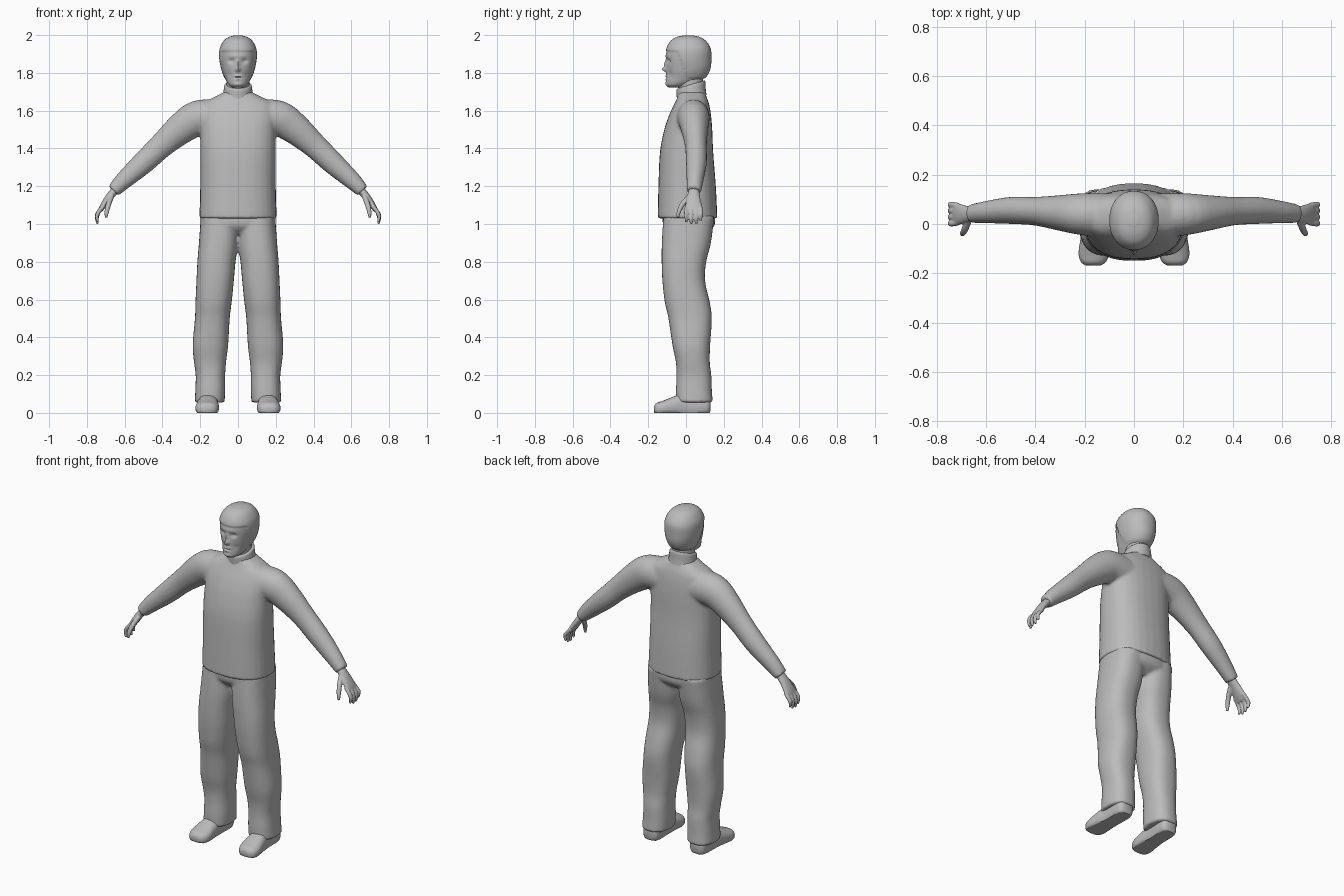
import bpy, bmesh, math
from mathutils import Vector

if "Cube" in bpy.data.objects:
    bpy.data.objects.remove(bpy.data.objects["Cube"])

X, Y, Z = Vector((1, 0, 0)), Vector((0, 1, 0)), Vector((0, 0, 1))

grey = bpy.data.materials.new("plain grey")
grey.use_nodes = True
grey.diffuse_color = (0.5, 0.5, 0.5, 1)
grey.node_tree.nodes["Principled BSDF"].inputs["Base Color"].default_value = grey.diffuse_color


def spline(rows, steps):
    """Smoothly interpolate between the given section rows."""
    out = []
    last = len(rows) - 1
    for i in range(last):
        p = [rows[max(0, min(last, i + k))] for k in (-1, 0, 1, 2)]
        for s in range(steps):
            t = s / steps
            out.append([b + 0.5 * t * (c - a + t * (2*a - 5*b + 4*c - d + t * (3*(b - c) + d - a)))
                        for a, b, c, d in zip(*p)])
    return out + [list(rows[-1])]


def loft(bm, rows, side=Y, normal=None, n=32, power=2.0, steps=4, mirror=False):
    """Skin rounded sections (x, y, z, half size across, half size along side)."""
    rows = spline(rows, steps)
    centres = [Vector(r[:3]) for r in rows]
    for flip in ((1, -1) if mirror else (1,)):
        rings = []
        for i, r in enumerate(rows):
            tangent = normal or (centres[min(i + 1, len(rows) - 1)] - centres[max(i - 1, 0)]).normalized()
            u = side.cross(tangent).normalized()
            v = tangent.cross(u)
            ring = []
            for k in range(n):
                c, s = math.cos(math.tau * k / n), math.sin(math.tau * k / n)
                p = centres[i] + u * math.copysign(abs(c) ** (2 / power), c) * r[3] \
                    + v * math.copysign(abs(s) ** (2 / power), s) * r[4]
                ring.append(bm.verts.new((p.x * flip, p.y, p.z)))
            rings.append(ring)
        faces = [bm.faces.new(rings[0]), bm.faces.new(rings[-1])]
        for a, b in zip(rings, rings[1:]):
            faces += [bm.faces.new((a[k], a[(k + 1) % n], b[(k + 1) % n], b[k])) for k in range(n)]
        bmesh.ops.recalc_face_normals(bm, faces=faces)


def finish(bm, name, voxel=None, smooth=2):
    """Make the object; with a voxel size its overlapping pieces fuse into one skin."""
    mesh = bpy.data.meshes.new(name)
    bm.to_mesh(mesh)
    bm.free()
    mesh.materials.append(grey)
    ob = bpy.data.objects.new(name, mesh)
    bpy.context.collection.objects.link(ob)
    if voxel:
        fuse = ob.modifiers.new("fuse", 'REMESH')
        fuse.mode, fuse.voxel_size, fuse.use_smooth_shade = 'VOXEL', voxel, True
        relax = ob.modifiers.new("relax", 'SMOOTH')
        relax.factor, relax.iterations = 0.5, smooth
    else:
        bpy.ops.object.select_all(action='DESELECT')
        ob.select_set(True)
        bpy.context.view_layer.objects.active = ob
        bpy.ops.object.shade_smooth_by_angle(angle=math.radians(50))
    return ob


# Sweater: body and both sleeves
bm = bmesh.new()
loft(bm, [(0, .008, 1.03, .205, .158), (0, .006, 1.2, .2, .152), (0, .003, 1.38, .2, .141),
          (0, .012, 1.5, .2, .127), (0, .022, 1.58, .205, .11), (0, .03, 1.635, .19, .092),
          (0, .032, 1.67, .13, .078), (0, .03, 1.7, .07, .068)], normal=Z, power=2.4)
loft(bm, [(.1, .035, 1.56, .095, .09), (.21, .04, 1.56, .095, .085), (.295, .045, 1.51, .084, .073),
          (.4, .052, 1.42, .067, .058), (.5, .055, 1.325, .06, .055), (.6, .048, 1.235, .048, .045),
          (.66, .042, 1.175, .036, .038)], mirror=True)
finish(bm, "sweater", .009, 4)

# Turtleneck collar, higher at the back
bm = bmesh.new()
tilt = Vector((0, -.3, 1)).normalized()
loft(bm, [(0, .03, 1.66, .085, .082), (0, .028, 1.69, .078, .08), (0, .026, 1.73, .073, .08),
          (0, .026, 1.738, .066, .073)], normal=tilt)
finish(bm, "collar")

# Trousers: pelvis and both legs
bm = bmesh.new()
loft(bm, [(0, .01, .945, .1, .09), (0, .015, .99, .193, .135), (0, .015, 1.06, .195, .138)],
     normal=Z, power=2.4)
loft(bm, [(.097, .015, 1.04, .1, .135), (.103, .002, .9, .104, .13), (.114, -.011, .8, .101, .118),
          (.121, -.012, .7, .099, .113), (.129, .006, .59, .096, .119), (.136, .022, .5, .092, .115),
          (.146, .028, .36, .094, .1), (.148, .036, .27, .085, .09), (.146, .042, .2, .078, .092),
          (.147, .042, .12, .079, .095), (.15, .045, .055, .079, .097)],
     normal=Z, power=2.4, mirror=True)
finish(bm, "trousers", .009, 3)

# Shoes, with soles cut flat on the floor
bm = bmesh.new()
loft(bm, [(.155, .13, .04, .03, .03), (.155, .105, .04, .06, .05), (.157, 0, .04, .065, .05),
          (.16, -.06, .035, .054, .057), (.163, -.12, .025, .04, .062), (.165, -.155, .02, .033, .05),
          (.165, -.169, .02, .015, .028)], side=X, normal=-Y, power=2.4, mirror=True)
for v in bm.verts:
    v.co.z = max(v.co.z, 0)
finish(bm, "shoes")

# Hands: palm, four curled fingers and thumb
bm = bmesh.new()
loft(bm, [(.64, .042, 1.19, .022, .026), (.68, .04, 1.145, .02, .034), (.715, .04, 1.095, .016, .044),
          (.73, .04, 1.07, .011, .042)], mirror=True)
for y, drop in ((.002, .01), (.028, 0), (.054, .003), (.078, .018)):
    loft(bm, [(.712, .04 + (y - .04) * .9, 1.095, .011, .012), (.737, y, 1.065, .011, .012),
              (.747, y, 1.03 + drop, .01, .011), (.743, y, 1 + drop, .006, .007)],
         n=12, mirror=True)
loft(bm, [(.67, .02, 1.145, .014, .016), (.685, -.018, 1.105, .014, .014),
          (.695, -.038, 1.065, .012, .011), (.698, -.043, 1.035, .007, .007)], n=12, mirror=True)
finish(bm, "hands", .004, 2)

# Neck
bm = bmesh.new()
loft(bm, [(0, .03, 1.64, .06, .062), (0, .025, 1.72, .06, .066), (0, .02, 1.8, .062, .07)], normal=Z)
finish(bm, "neck")

# Head with modelled face: bumps are (x, z, width, height, push forward)
bm = bmesh.new()
loft(bm, [(0, -.055, 1.722, .028, .034), (0, -.04, 1.738, .05, .064), (0, -.005, 1.77, .068, .1),
          (0, .011, 1.82, .085, .114), (0, .013, 1.88, .095, .117), (0, .0135, 1.93, .092, .113),
          (0, .012, 1.97, .072, .09), (0, .012, 1.99, .047, .058), (0, .012, 1.999, .015, .018)],
     normal=Z, n=80, power=2.15, steps=8)
bumps = [(0, 1.818, .013, .012, .022), (0, 1.845, .009, .022, .012), (.035, 1.863, .016, .011, -.013),
         (0, 1.89, .05, .01, .004), (0, 1.782, .02, .006, .006), (0, 1.775, .022, .003, -.005),
         (0, 1.765, .016, .005, .005), (0, 1.738, .022, .012, .005), (.045, 1.79, .016, .02, -.006)]
for v in bm.verts:
    x, y, z = v.co
    if y < -.02:
        for bx, bz, w, h, push in bumps:
            v.co.y -= push * math.exp(-((abs(x) - bx) / w) ** 2 - ((z - bz) / h) ** 2)
    # Close-fitting hair: raised above the brow line and behind the temples
    hairline = 1.915 if y < -.045 else max(1.77, 1.915 - (y + .045) * 2.6)
    if z > hairline:
        v.co.x *= 1.05
        v.co.y = .012 + (y - .012) * 1.035
finish(bm, "head")
